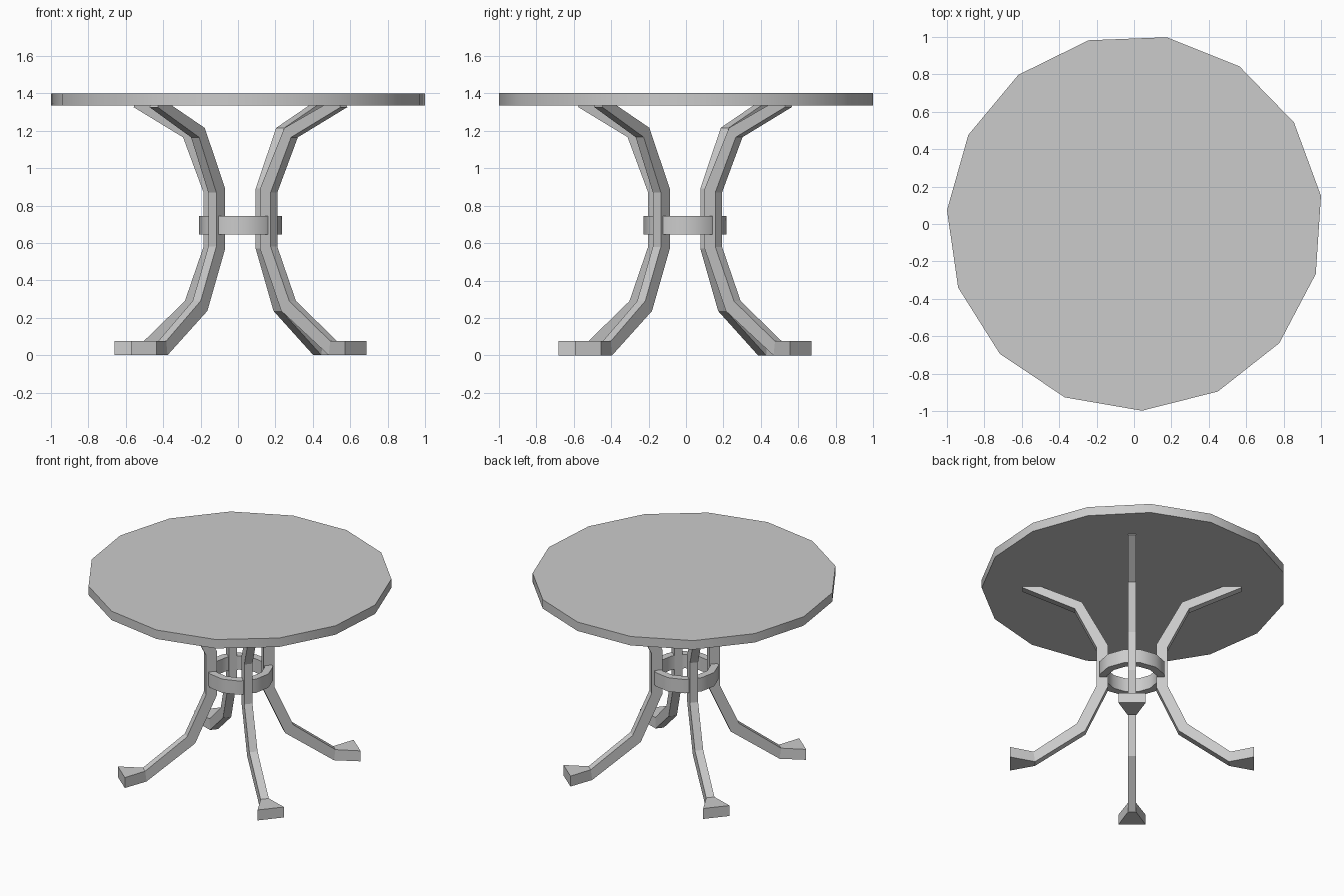
import bpy, bmesh, math
from mathutils import Matrix, Vector

if "Cube" in bpy.data.objects:
    bpy.data.objects.remove(bpy.data.objects["Cube"])


def make_object(name, bm, smooth=False):
    bmesh.ops.recalc_face_normals(bm, faces=bm.faces)
    mesh = bpy.data.meshes.new(name)
    bm.to_mesh(mesh)
    bm.free()
    ob = bpy.data.objects.new(name, mesh)
    bpy.context.collection.objects.link(ob)
    if smooth:
        bpy.ops.object.select_all(action='DESELECT')
        ob.select_set(True)
        bpy.context.view_layer.objects.active = ob
        bpy.ops.object.shade_smooth_by_angle(angle=math.radians(35))
    return ob


def circle_points(r, n, start, z, centre):
    return [(centre[0] + r * math.cos(start + i * math.tau / n),
             centre[1] + r * math.sin(start + i * math.tau / n), z) for i in range(n)]


BASE = (0.013, -0.005)
LEG_ANGLE = math.radians(50)

# Round top with fifteen sides
bm = bmesh.new()
start = math.radians(8.2)
low, high = [[bm.verts.new(p) for p in circle_points(1.006, 15, start, z, (0.004, 0.007))]
             for z in (1.335, 1.40)]
bm.faces.new(low)
bm.faces.new(high)
for i in range(15):
    j = (i + 1) % 15
    bm.faces.new((low[i], low[j], high[j], high[i]))
make_object("table_top", bm, True)

# Ring that ties the legs together
bm = bmesh.new()
n = 12
start = LEG_ANGLE + math.pi / n
loops = [[bm.verts.new(p) for p in circle_points(r, n, start, z, BASE)]
         for r, z in ((0.223, 0.645), (0.223, 0.745), (0.17, 0.745), (0.17, 0.645))]
for k in range(4):
    a, b = loops[k], loops[(k + 1) % 4]
    for i in range(n):
        j = (i + 1) % n
        bm.faces.new((a[i], a[j], b[j], b[i]))
make_object("leg_ring", bm, True)

# Leg sections: outer radius, outer z, inner radius, inner z, half width
SECTIONS = [
    (0.723, 1.325, 0.715, 1.338, 0.028),
    (0.720, 1.325, 0.610, 1.338, 0.028),
    (0.377, 1.165, 0.330, 1.215, 0.028),
    (0.234, 0.870, 0.160, 0.890, 0.028),
    (0.234, 0.580, 0.160, 0.570, 0.028),
    (0.364, 0.290, 0.308, 0.237, 0.028),
    (0.650, 0.076, 0.640, 0.000, 0.028),
    (0.805, 0.076, 0.805, 0.000, 0.090),
]

# Four curved legs with flared feet
for k in range(4):
    bm = bmesh.new()
    rows = [[bm.verts.new(p) for p in ((ro, -w, zo), (ro, w, zo), (ri, w, zi), (ri, -w, zi))]
            for ro, zo, ri, zi, w in SECTIONS]
    for a, b in zip(rows, rows[1:]):
        for i in range(4):
            j = (i + 1) % 4
            bm.faces.new((a[i], a[j], b[j], b[i]))
    bm.faces.new(rows[0])
    bm.faces.new(rows[-1])
    turn = Matrix.Rotation(LEG_ANGLE + k * math.pi / 2, 4, 'Z')
    bm.transform(Matrix.Translation(Vector((*BASE, 0))) @ turn)
    make_object(f"leg_{k + 1}", bm)
